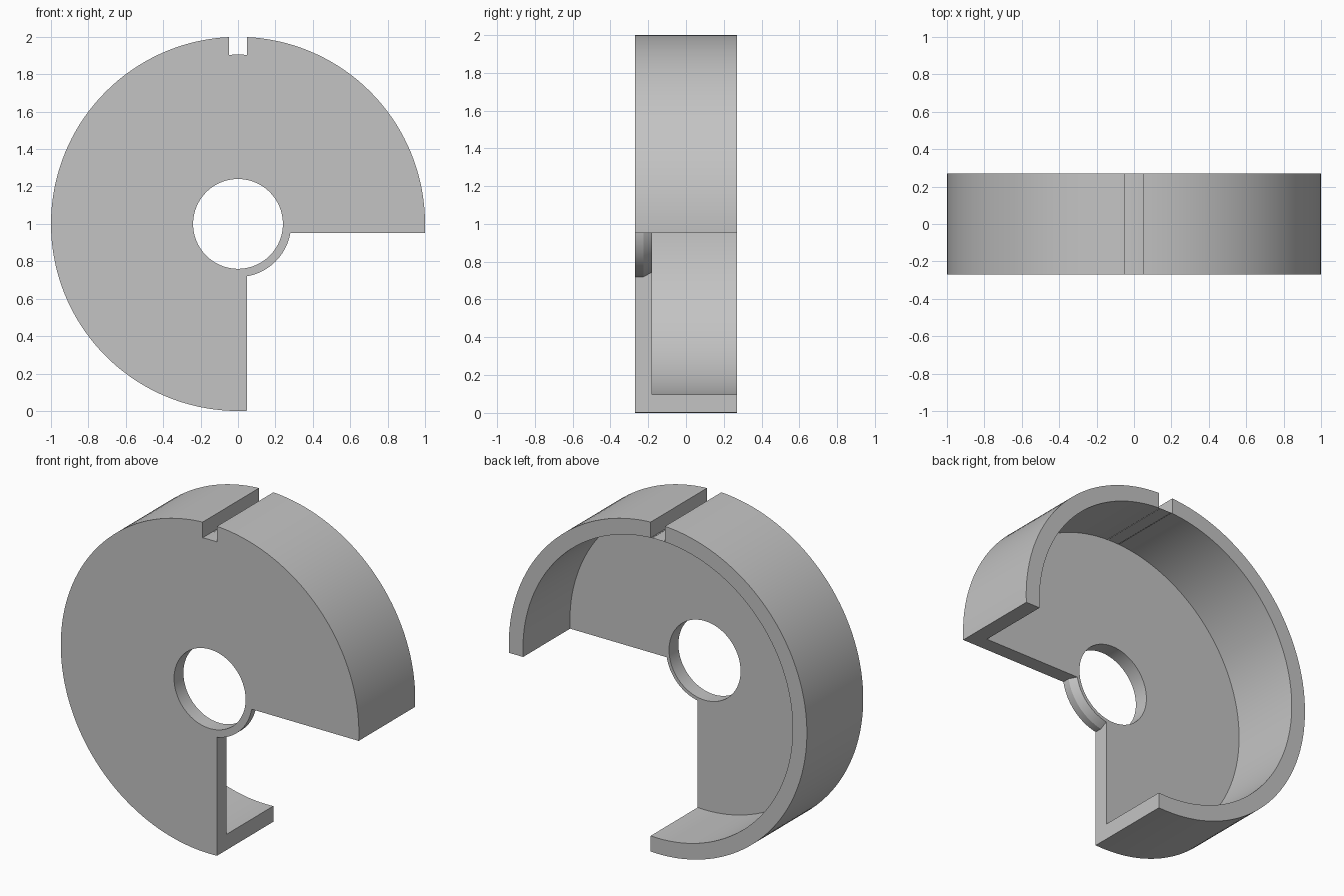
import bpy, bmesh, math

SEGMENTS = 144
CENTRE_Z = 1.0
FRONT, PLATE_BACK, BACK = -0.27, -0.18, 0.27
OUTER, INNER, BORE, HUB = 1.0, 0.905, 0.24, 0.284
GAP = 0.048     # half-width of the notch and offset of the quarter cut

default = bpy.data.objects.get("Cube")
if default:
    bpy.data.objects.remove(default, do_unlink=True)

grey = bpy.data.materials.new("plain grey")
grey.use_nodes = True
colour = (0.55, 0.55, 0.55, 1)
grey.diffuse_color = colour
grey.node_tree.nodes["Principled BSDF"].inputs["Base Color"].default_value = colour


def loft(name, rings):
    """Closed solid through rings of equal vertex count."""
    bm = bmesh.new()
    loops = [[bm.verts.new(p) for p in ring] for ring in rings]
    for a, b in zip(loops, loops[1:]):
        for i in range(len(a)):
            j = (i + 1) % len(a)
            bm.faces.new((a[i], a[j], b[j], b[i]))
    bm.faces.new(loops[0])
    bm.faces.new(loops[-1])
    bmesh.ops.recalc_face_normals(bm, faces=bm.faces)
    mesh = bpy.data.meshes.new(name)
    bm.to_mesh(mesh)
    bm.free()
    mesh.materials.append(grey)
    obj = bpy.data.objects.new(name, mesh)
    bpy.context.collection.objects.link(obj)
    return obj


def turned(name, profile):
    """Round solid about the y axis from (radius, y) pairs."""
    angles = [math.tau * i / SEGMENTS for i in range(SEGMENTS)]
    return loft(name, [[(r * math.cos(a), y, CENTRE_Z + r * math.sin(a))
                        for a in angles] for r, y in profile])


def prism(name, outline, y0=-1, y1=1):
    """Outline of (x, z) pairs extruded along y."""
    return loft(name, [[(x, y, z) for x, z in outline] for y in (y0, y1)])


def cut(target, cutter):
    """Subtract the cutter and discard it."""
    mod = target.modifiers.new("cut", 'BOOLEAN')
    mod.operation = 'DIFFERENCE'
    mod.solver = 'EXACT'
    mod.object = cutter
    bpy.ops.object.select_all(action='DESELECT')
    bpy.context.view_layer.objects.active = target
    target.select_set(True)
    bpy.ops.object.modifier_apply(modifier=mod.name)
    bpy.data.objects.remove(cutter, do_unlink=True)


# Shallow drum, open at the back
drum = turned("slotted_drum", [(OUTER, FRONT), (OUTER, BACK)])
cut(drum, turned("recess", [(INNER, PLATE_BACK), (INNER, 1)]))

# Missing quarter, leaving a tapered hub sleeve around the bore
quarter = prism("quarter", [(GAP, CENTRE_Z - GAP), (GAP, -1),
                            (2, -1), (2, CENTRE_Z - GAP)])
cut(quarter, turned("hub_keep", [(HUB, -2), (HUB, -0.225),
                                 (0.26, PLATE_BACK), (0.26, 2)]))
cut(drum, quarter)

# Central bore
cut(drum, turned("bore", [(BORE, -1), (BORE, 1)]))

# Top notch, its floor following the inner wall radius
floor = [GAP * (i / 4 - 1) for i in range(9)]
outline = [(x, CENTRE_Z + math.sqrt(INNER ** 2 - x ** 2)) for x in floor]
cut(drum, prism("notch", outline + [(GAP, 2.5), (-GAP, 2.5)]))

bpy.ops.object.shade_smooth_by_angle(angle=math.radians(20))
